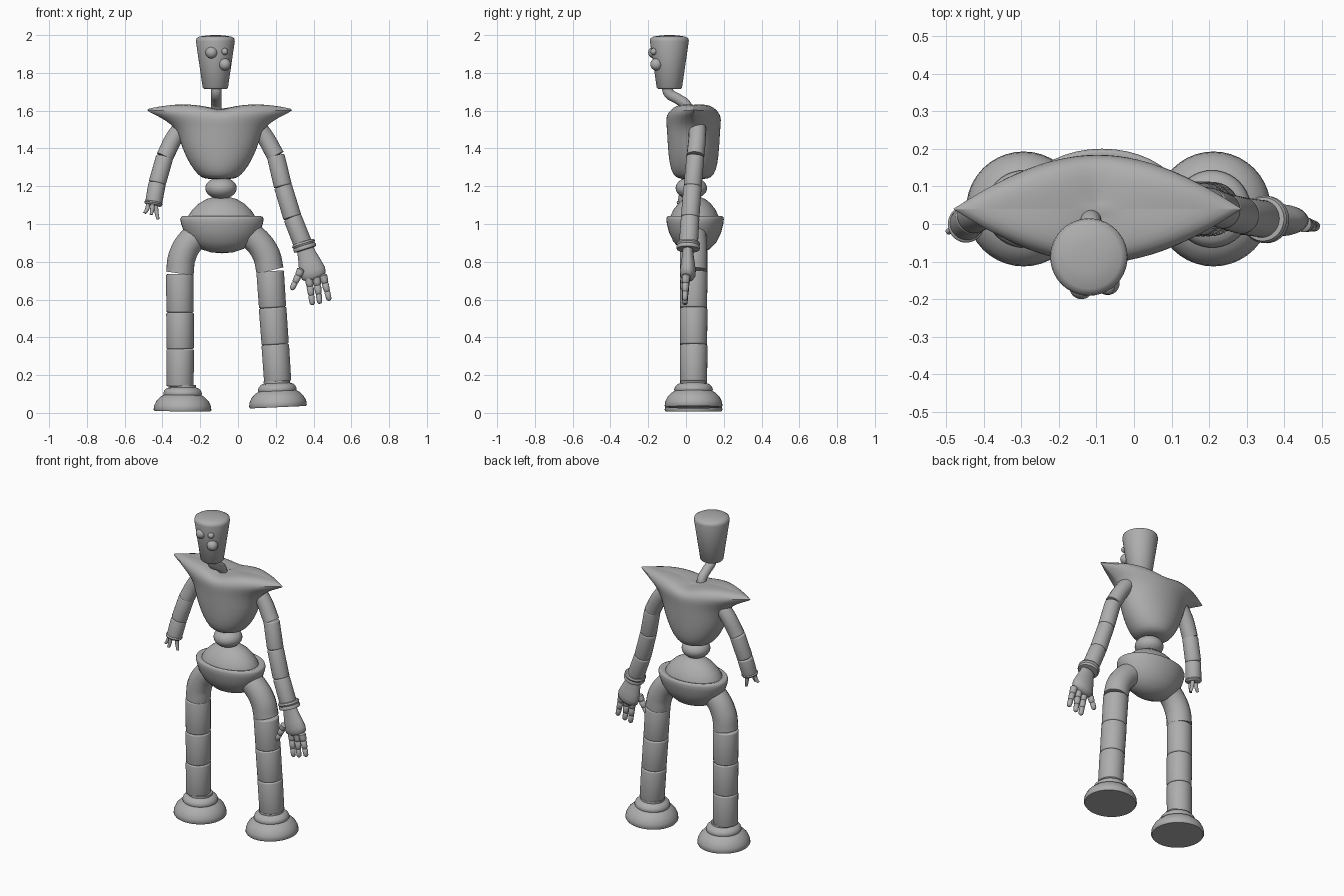
import bpy, bmesh, math
from mathutils import Vector

if "Cube" in bpy.data.objects:
    bpy.data.objects.remove(bpy.data.objects["Cube"], do_unlink=True)

metal = bpy.data.materials.new("plain_grey")
metal.use_nodes = True
GREY = (0.42, 0.42, 0.42, 1)
metal.diffuse_color = GREY
metal.node_tree.nodes["Principled BSDF"].inputs["Base Color"].default_value = GREY
parts = []


def add(name, mesh):
    obj = bpy.data.objects.new(name, mesh)
    bpy.context.scene.collection.objects.link(obj)
    mesh.materials.clear()
    mesh.materials.append(metal)
    parts.append(obj)
    return obj


def loft(name, rings):
    """Skin a list of equal closed rings and cap both ends."""
    bm = bmesh.new()
    loops = [[bm.verts.new(p) for p in ring] for ring in rings]
    n = len(loops[0])
    for low, high in zip(loops, loops[1:]):
        for i in range(n):
            j = (i + 1) % n
            bm.faces.new((low[i], low[j], high[j], high[i]))
    bm.faces.new(loops[0][::-1])
    bm.faces.new(loops[-1])
    bmesh.ops.remove_doubles(bm, verts=bm.verts, dist=1e-6)
    bmesh.ops.recalc_face_normals(bm, faces=bm.faces)
    mesh = bpy.data.meshes.new(name)
    bm.to_mesh(mesh)
    bm.free()
    return add(name, mesh)


def lathe(name, profile, at=(0, 0, 0), axis=None, depth=1.0, sides=40):
    """Turn (radius, height) pairs; depth squashes the y direction."""
    turn = [2 * math.pi * i / sides for i in range(sides)]
    obj = loft(name, [[(r * math.cos(t), r * depth * math.sin(t), z) for t in turn]
                      for r, z in profile])
    obj.location = at
    if axis is not None:
        obj.rotation_euler = Vector(axis).to_track_quat('Z', 'Y').to_euler()
    return obj


def segment(name, a, b, r0, r1):
    """Limb barrel with rolled ends, leaving a groove at each joint."""
    a, b = Vector(a), Vector(b)
    n = (b - a).length
    e = 0.008
    return lathe(name, [(r0 * .9, 0), (r0 * .98, e * .4), (r0, e), (r1, n - e),
                        (r1 * .98, n - e * .4), (r1 * .9, n)], a, b - a)


def tube(name, points, radii):
    """Smooth bent tube through the given points."""
    curve = bpy.data.curves.new(name, 'CURVE')
    curve.dimensions = '3D'
    curve.bevel_depth = 1
    curve.bevel_resolution = 6
    curve.use_fill_caps = True
    spline = curve.splines.new('BEZIER')
    spline.bezier_points.add(len(points) - 1)
    for bp, p, r in zip(spline.bezier_points, points, radii):
        bp.co, bp.radius = p, r
        bp.handle_left_type = bp.handle_right_type = 'AUTO'
    temp = bpy.data.objects.new(name + "_path", curve)
    bpy.context.scene.collection.objects.link(temp)
    bpy.context.view_layer.update()
    mesh = bpy.data.meshes.new_from_object(temp.evaluated_get(
        bpy.context.evaluated_depsgraph_get()))
    bpy.data.objects.remove(temp)
    return add(name, mesh)


def ball(name, at, r, squash=(1, 1, 1)):
    bm = bmesh.new()
    bmesh.ops.create_uvsphere(bm, u_segments=32, v_segments=18, radius=r)
    mesh = bpy.data.meshes.new(name)
    bm.to_mesh(mesh)
    bm.free()
    obj = add(name, mesh)
    obj.location, obj.scale = at, squash
    return obj


# Head, eyes and nose
lathe("head", [(.06, 1.715), (.067, 1.722), (.103, 1.968), (.1, 1.983), (.085, 1.992),
               (.04, 1.999), (0, 2)], (-.12, -.088, 0))
ball("right_eye", (-.14, -.168, 1.908), .032)
ball("left_eye", (-.07, -.17, 1.913), .018)
ball("nose", (-.07, -.157, 1.845), .032)
tube("neck", [(-.115, -.1, 1.74), (-.115, -.092, 1.695), (-.115, -.04, 1.66),
              (-.115, .0, 1.63), (-.115, .015, 1.57)], [.028] * 5)

# Torso: round at the waist, drawn out to pointed shoulders
# z, half width, half depth, pointedness, tip lift, shoulder hump
levels = [(1.235, .08, .08, 0, 0, 0), (1.26, .115, .108, 0, 0, 0),
          (1.31, .155, .127, 0, 0, 0), (1.4, .2, .136, 0, 0, 0),
          (1.48, .225, .14, .1, .02, 0), (1.525, .28, .144, .5, .02, 0),
          (1.55, .35, .146, .9, .03, .2), (1.575, .4, .143, 1.2, .03, .4),
          (1.593, .36, .125, 1.2, .012, .9), (1.602, .28, .09, 1.1, 0, 1),
          (1.604, .14, .045, 1, 0, 1), (1.604, .03, .01, .5, 0, 1)]


def torso_ring(z, a, b, point, lift, hump):
    ring = []
    for i in range(40):
        t = 2 * math.pi * i / 40
        c, s = math.cos(t), math.sin(t)
        swell = math.sin(math.pi * min(1, abs(a * c) / .4))
        ring.append((-.097 + a * c, .04 + b * s * abs(s) ** point,
                     z + lift * c * c + .034 * hump * swell))
    return ring


torso = loft("torso", [torso_ring(*lv) for lv in levels])
torso.modifiers.new("smooth", 'SUBSURF').levels = 1

# Waist and pelvis
ball("waist", (-.09, .028, 1.19), .083, (1, 1, .7))
lathe("pelvis_bowl", [(0, .845), (.06, .85), (.115, .868), (.165, .905), (.2, .955),
                      (.216, 1), (.221, 1.025), (.216, 1.038), (.205, 1.042), (.18, 1.035)],
      (-.085, .048, 0), depth=.69)
lathe("pelvis_dome", [(.182, 1.025), (.175, 1.045), (.155, 1.075), (.12, 1.108),
                      (.08, 1.132), (.04, 1.143), (0, 1.146)], (-.087, .045, 0), depth=.72)

# Legs: bent hip, three barrels and a bell-shaped foot
Y = .04
legs = {
    "right": ([(-.17, .97), (-.245, .915), (-.295, .83), (-.308, .738)],
              [(-.308, .735), (-.307, .532), (-.306, .337), (-.307, .14)], (-.294, .008), .01),
    "left": ([(.0, .98), (.085, .925), (.148, .84), (.17, .753)],
             [(.17, .75), (.183, .557), (.197, .362), (.21, .165)], (.212, .03), -.045),
}
foot = [(.148, 0), (.153, .008), (.15, .03), (.138, .055), (.115, .078), (.1, .086),
        (.103, .094), (.098, .108), (.085, .122), (.07, .127), (.07, .14)]
for side, (hip, joints, base, lean) in legs.items():
    tube(side + "_hip", [(x, Y, z) for x, z in hip], [.068, .071, .073, .073])
    for i, (a, b) in enumerate(zip(joints, joints[1:])):
        segment(f"{side}_leg_{i + 1}", (b[0], Y, b[1]), (a[0], Y, a[1]), .072, .073)
    lathe(side + "_foot", foot, (base[0], Y, base[1]), (lean, 0, 1))

# Arms: bent shoulder tubes followed by barrels
tube("right_shoulder", [(-.27, .06, 1.54), (-.335, .055, 1.46), (-.388, .04, 1.355)],
     [.045, .046, .046])
segment("right_upper_arm", (-.388, .04, 1.355), (-.428, .02, 1.215), .046, .046)
segment("right_forearm", (-.428, .02, 1.215), (-.447, .0, 1.11), .046, .045)
segment("right_wrist", (-.446, .0, 1.117), (-.449, -.002, 1.1), .049, .047)
for i, (x, y, bend, drop) in enumerate([(-.475, -.01, -.02, .042), (-.452, -.03, -.008, .05),
                                        (-.435, .01, .012, .075)]):
    tube(f"right_wire_{i + 1}", [(x, y, 1.12), (x + bend * .3, y - .005, 1.1 - drop * .5),
                                 (x + bend, y - .01, 1.1 - drop)], [.012, .011, .008])

tube("left_shoulder", [(.07, .06, 1.55), (.137, .06, 1.47), (.2, .05, 1.36)],
     [.045, .046, .047])
arm = [(.2, .05, 1.36), (.238, .035, 1.2), (.288, .022, 1.035), (.345, .013, .89)]
for i, (a, b) in enumerate(zip(arm, arm[1:])):
    segment(f"left_arm_{i + 1}", a, b, .047 + i * .001, .048 + i * .001)

# Left hand: rolled cuff, flattened palm, four jointed fingers
down = Vector((.32, -.04, -1))
lathe("left_cuff", [(.045, -.022), (.058, -.02), (.063, -.01), (.058, 0), (.063, .01),
                    (.06, .02), (.045, .023)], (.35, .012, .885), down)
palm = lathe("left_palm", [(.044, 0), (.05, .04), (.062, .09), (.07, .13), (.066, .158),
                           (.045, .175), (0, .18)], (.353, .01, .875))
palm.rotation_euler = (math.pi, math.radians(-18), 0)
palm.scale = (1, .6, 1)
fingers = {"thumb": ((.335, .76), (.285, .655), -.01), "index": ((.375, .715), (.394, .575), 0),
           "middle": ((.415, .72), (.433, .582), 0), "little": ((.45, .73), (.483, .598), 0)}
for name, (a, b, y) in fingers.items():
    root, tip = Vector((a[0], y, a[1])), Vector((b[0], y - .006, b[1]))
    for i, r in enumerate((.022, .019, .016)):
        p, q = root.lerp(tip, i / 3), root.lerp(tip, (i + 1) / 3)
        n = (q - p).length
        lathe(f"left_{name}_{i + 1}", [(r * .6, -.004), (r, .004), (r * .92, n * .6),
                                       (r * .85, n - .004), (r * .4, n + .004)],
              p, q - p, sides=16)

# Soft shading with crisp rims
bpy.ops.object.select_all(action='DESELECT')
for obj in parts:
    obj.select_set(True)
bpy.context.view_layer.objects.active = parts[0]
bpy.ops.object.shade_smooth_by_angle(angle=math.radians(50))
